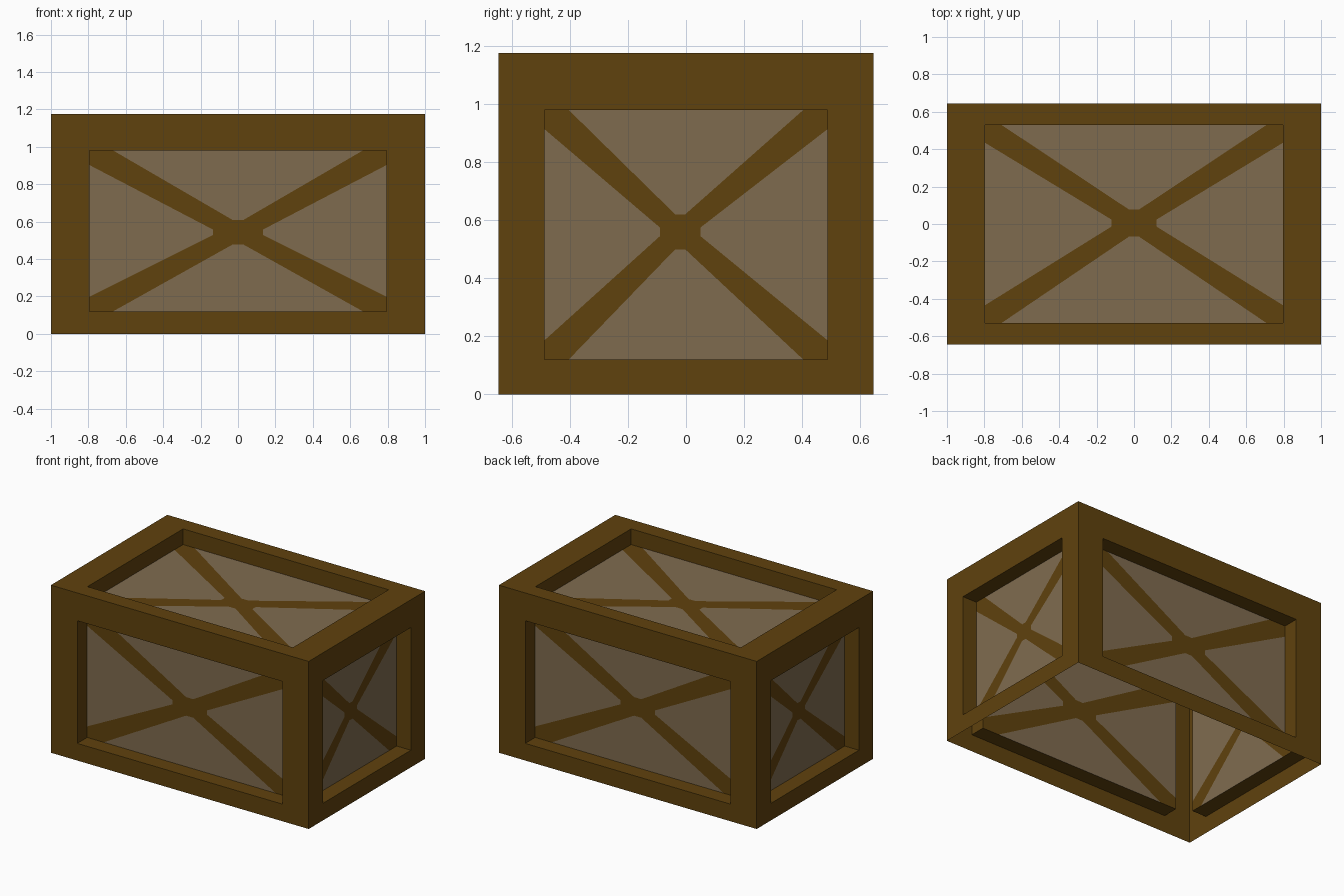
import bpy, bmesh
from mathutils import Vector as V

if "Cube" in bpy.data.objects:
    bpy.data.objects.remove(bpy.data.objects["Cube"])

HX, HY, H = 1.0, 0.645, 1.175      # half length, half depth, height
DEPTH = 0.11                       # recess of the panels


def material(name, rgb):
    m = bpy.data.materials.new(name)
    m.diffuse_color = (*rgb, 1)
    m.use_nodes = True
    m.node_tree.nodes["Principled BSDF"].inputs["Base Color"].default_value = m.diffuse_color
    return m


BROWN = material("dark brown wood", (0.117, 0.054, 0.004))
TAN = material("pale tan wood", (0.213, 0.148, 0.078))


def finish(bm, name):
    me = bpy.data.meshes.new(name)
    bm.to_mesh(me)
    bm.free()
    me.materials.append(BROWN)
    me.materials.append(TAN)
    bpy.context.collection.objects.link(bpy.data.objects.new(name, me))


def rect(u0, u1, v0, v1):
    return [(u0, v0), (u1, v0), (u1, v1), (u0, v1)]


def crate_side(name, origin, U, W, outer, inner, centre, cu, cv, au, av):
    """Frame with a recessed panel. cu, cv: where the cross meets the panel
    edges (fractions); au, av: size of the cross at its middle."""
    N = U.cross(W)

    def at(p, d=0):
        return origin + U * p[0] + W * p[1] - N * d

    # frame border and recess walls
    bm = bmesh.new()
    o = [bm.verts.new(at(p)) for p in rect(*outer)]
    i = [bm.verts.new(at(p)) for p in rect(*inner)]
    d = [bm.verts.new(at(p, DEPTH)) for p in rect(*inner)]
    for k in range(4):
        n = (k + 1) % 4
        bm.faces.new((o[k], o[n], i[n], i[k]))
        bm.faces.new((i[k], i[n], d[n], d[k]))
    finish(bm, name + "_frame")

    # panel: four tan boards around a brown cross
    bm = bmesh.new()
    u0, u1, v0, v1 = inner
    mu, mv, hu, hv = (u0 + u1) / 2, (v0 + v1) / 2, (u1 - u0) / 2, (v1 - v0) / 2
    cx, cy = centre
    tu, tv = 0.035 * hu, 0.035 * hv           # blunt board tips
    boards = [
        [(mu - cu * hu, v0), (mu + cu * hu, v0), (cx + tu, cy - av), (cx - tu, cy - av)],
        [(u1, mv - cv * hv), (u1, mv + cv * hv), (cx + au, cy + tv), (cx + au, cy - tv)],
        [(mu + cu * hu, v1), (mu - cu * hu, v1), (cx - tu, cy + av), (cx + tu, cy + av)],
        [(u0, mv + cv * hv), (u0, mv - cv * hv), (cx - au, cy - tv), (cx - au, cy + tv)],
    ]
    corners = rect(*inner)
    cross = []
    for k, board in enumerate(boards):
        b = [bm.verts.new(at(p, DEPTH)) for p in board]
        bm.faces.new(b).material_index = 1
        cross += [bm.verts.new(at(corners[k], DEPTH)), b[0], b[3], b[2], b[1]]
    bm.faces.new(cross)
    finish(bm, name + "_panel")


X, Y, Z = V((1, 0, 0)), V((0, 1, 0)), V((0, 0, 1))

# long sides
for name, s in (("front", 1), ("back", -1)):
    crate_side(name, V((0, -HY * s, 0)), X * s, Z, (-HX, HX, 0, H),
               (-0.795, 0.795, 0.12, 0.98), (0, 0.543), 0.84, 0.82, 0.135, 0.065)
# short sides
for name, s in (("right", 1), ("left", -1)):
    crate_side(name, V((HX * s, 0, 0)), Y * s, Z, (-HY, HY, 0, H),
               (-0.487, 0.487, 0.12, 0.98), (-0.02, 0.56), 0.83, 0.845, 0.07, 0.06)
# lid (the underside stays open)
crate_side("top", V((0, 0, H)), X, Y, (-HX, HX, -HY, HY),
           (-0.797, 0.797, -0.53, 0.53), (0, 0.005), 0.89, 0.82, 0.12, 0.073)
